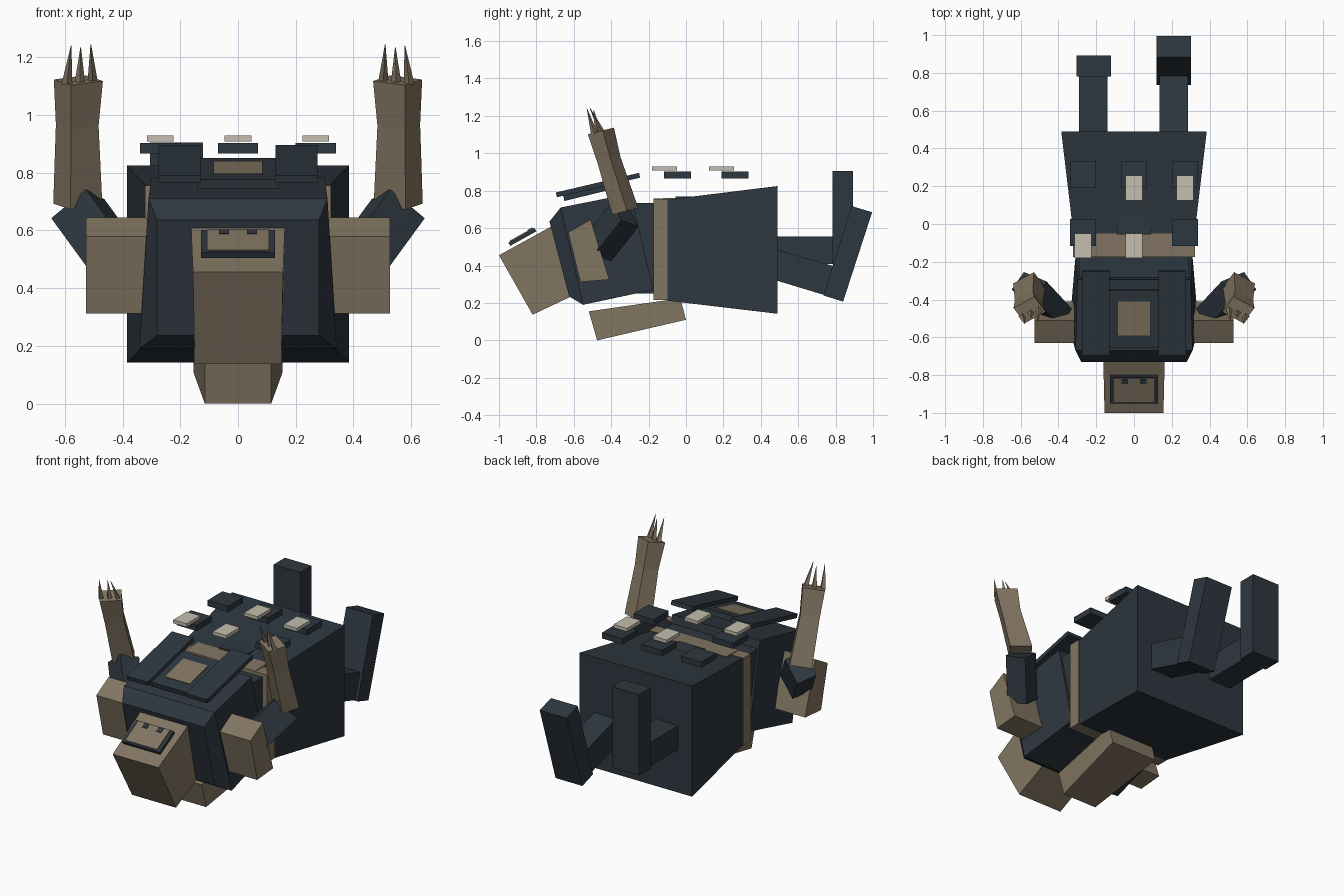
import bpy, bmesh
from mathutils import Vector as V

if "Cube" in bpy.data.objects:
    bpy.data.objects.remove(bpy.data.objects["Cube"])


def material(name, rgb):
    m = bpy.data.materials.new(name)
    m.diffuse_color = (*rgb, 1)
    m.use_nodes = True
    m.node_tree.nodes["Principled BSDF"].inputs["Base Color"].default_value = m.diffuse_color
    return m


DARK = material("dark slate", (0.027, 0.038, 0.050))
BROWN = material("tan brown", (0.225, 0.180, 0.122))
CREAM = material("pale cream", (0.56, 0.52, 0.43))


def loft(name, rings, mat):
    """Closed skin through a series of equal-length rings."""
    bm = bmesh.new()
    vs = [[bm.verts.new(p) for p in r] for r in rings]
    n = len(vs[0])
    bm.faces.new(vs[0])
    bm.faces.new(vs[-1])
    for a, b in zip(vs, vs[1:]):
        for i in range(n):
            j = (i + 1) % n
            bm.faces.new((a[i], a[j], b[j], b[i]))
    bmesh.ops.recalc_face_normals(bm, faces=bm.faces)
    me = bpy.data.meshes.new(name)
    bm.to_mesh(me)
    bm.free()
    me.materials.append(mat)
    ob = bpy.data.objects.new(name, me)
    bpy.context.collection.objects.link(ob)
    return ob


def prism(name, yz, x0, x1, mat):
    """Side profile extruded across x."""
    return loft(name, [[(x, y, z) for y, z in yz] for x in (x0, x1)], mat)


def box(name, x, y, z, mat):
    return prism(name, [(y[0], z[0]), (y[1], z[0]), (y[1], z[1]), (y[0], z[1])], x[0], x[1], mat)


def section(w, low, high, w_high=None):
    """Four-corner ring across the body, from a low to a high (y, z) point."""
    t = w if w_high is None else w_high
    return [(-w, *low), (w, *low), (t, *high), (-t, *high)]


def slab(name, x0, x1, start, end, thick, mat):
    """Tilted plank: bottom edge from start to end in (y, z)."""
    s, e = V(start), V(end)
    d = (e - s).normalized()
    n = V((-d.y, d.x)) * thick
    return prism(name, [s, e, e + n, s + n], x0, x1, mat)


# Robe, waist, belt
loft("robe", [section(0.315, (-0.10, 0.212), (-0.10, 0.752)),
              section(0.385, (0.49, 0.142), (0.49, 0.825))], DARK)
box("waist", (-0.29, 0.29), (-0.30, -0.10), (0.25, 0.735), DARK)
box("belt", (-0.322, 0.322), (-0.175, -0.10), (0.215, 0.755), BROWN)
loft("belt_flap", [section(0.24, (-0.175, 0.75), (-0.175, 0.758)),
                   section(0.24, (-0.05, 0.75), (-0.05, 0.762))], BROWN)
box("buckle", (-0.09, 0.09), (-0.055, 0.04), (0.74, 0.77), DARK)

# Chest with tapered shoulders
loft("chest", [section(0.28, (-0.625, 0.235), (-0.73, 0.635)),
               section(0.342, (-0.55, 0.19), (-0.67, 0.71), 0.31),
               section(0.31, (-0.175, 0.27), (-0.295, 0.785), 0.30)], DARK)
slab("chest_panel", -0.14, 0.14, (-0.65, 0.745), (-0.345, 0.82), 0.032, DARK)
slab("chest_emblem", -0.085, 0.085, (-0.59, 0.793), (-0.41, 0.837), 0.004, BROWN)
for s, side in ((-1, "left"), (1, "right")):
    slab(side + "_chest_plank", s * 0.13, s * 0.275, (-0.69, 0.765), (-0.245, 0.87), 0.026, DARK)

# Head and face
loft("head", [section(0.15, (-0.82, 0.137), (-1.0, 0.455), 0.156),
              section(0.15, (-0.56, 0.26), (-0.70, 0.62), 0.163)], BROWN)
slab("face_frame", -0.128, 0.128, (-0.94, 0.505), (-0.80, 0.583), 0.020, DARK)
slab("face_plate", -0.107, 0.107, (-0.94, 0.527), (-0.815, 0.597), 0.006, BROWN)
for s, side in ((-1, "left"), (1, "right")):
    slab(side + "_eye", s * 0.032, s * 0.065, (-0.845, 0.586), (-0.82, 0.600), 0.004, DARK)

# Pack hanging under the back
loft("back_pack", [section(0.115, (-0.475, 0.0), (-0.52, 0.155)),
                   section(0.155, (0.0, 0.11), (-0.03, 0.225))], BROWN)

# Arms, mirrored
for s, side in ((-1, "left"), (1, "right")):
    sleeve = [(-0.63, 0.578), (-0.51, 0.645), (-0.41, 0.325), (-0.565, 0.312)]
    prism(side + "_shoulder_sleeve", sleeve, s * 0.315, s * 0.527, BROWN)

    u, v = V((0.06, 0.025, -0.05)), V((-0.032, 0.046, -0.017))
    ends = [V((0.42, -0.47, 0.49)), V((0.555, -0.325, 0.675))]
    loft(side + "_elbow", [[(s * p.x, p.y, p.z) for p in (c + u + v, c + u - v, c - u - v, c - u + v)]
                           for c in ends], DARK)

    def ring(c, k, tilt):
        corners = [(0.085, 0.01), (0.025, -0.07), (-0.085, -0.01), (-0.025, 0.07)]
        return [(s * (c[0] + k * x), c[1] + k * y, c[2] + tilt * y) for x, y in corners]

    low, wrist, top = (0.555, -0.325, 0.69), (0.557, -0.412, 0.965), (0.553, -0.455, 1.12)
    loft(side + "_forearm", [ring(low, 1, 0.25), ring(wrist, 0.87, 0.25)], BROWN)
    loft(side + "_hand", [ring(wrist, 0.87, 0.25), ring(top, 1, 0.25)], BROWN)
    # Claws
    for i, (x, y, z) in enumerate([(0.51, -0.515, 1.245), (0.545, -0.495, 1.235), (0.578, -0.53, 1.24)]):
        bx, by, r = 0.503 + 0.045 * i, -0.445 - 0.022 * i, 0.019
        base = [(s * (bx + a), by + b, 1.105) for a, b in ((r, 0), (0, r), (-r, 0), (0, -r))]
        tip = [(s * (x + a), y + b, z) for a, b in ((.001, 0), (0, .001), (-.001, 0), (0, -.001))]
        loft(f"{side}_claw_{i + 1}", [base, tip], BROWN)

# Legs: left straight, right bent downward
box("left_leg", (-0.29, -0.14), (0.45, 0.80), (0.408, 0.556), DARK)
box("left_foot", (-0.305, -0.122), (0.782, 0.893), (0.405, 0.905), DARK)
prism("right_leg", [(0.45, 0.33), (0.45, 0.495), (0.83, 0.385), (0.83, 0.215)], 0.135, 0.285, DARK)
prism("right_foot", [(0.84, 0.207), (0.995, 0.685), (0.885, 0.718), (0.735, 0.24)], 0.12, 0.303, DARK)

# Floating tiles above the robe
for i, (x, y) in enumerate([(-0.27, -0.045), (0.27, -0.045), (-0.27, 0.262), (0, 0.262), (0.27, 0.262)]):
    box(f"dark_tile_{i + 1}", (x - 0.07, x + 0.07), (y - 0.072, y + 0.072), (0.866, 0.902), DARK)
for i, (x, y) in enumerate([(-0.27, -0.115), (0, -0.115), (0, 0.19), (0.27, 0.19)]):
    box(f"pale_tile_{i + 1}", (x - 0.046, x + 0.046), (y - 0.066, y + 0.066), (0.908, 0.929), CREAM)
